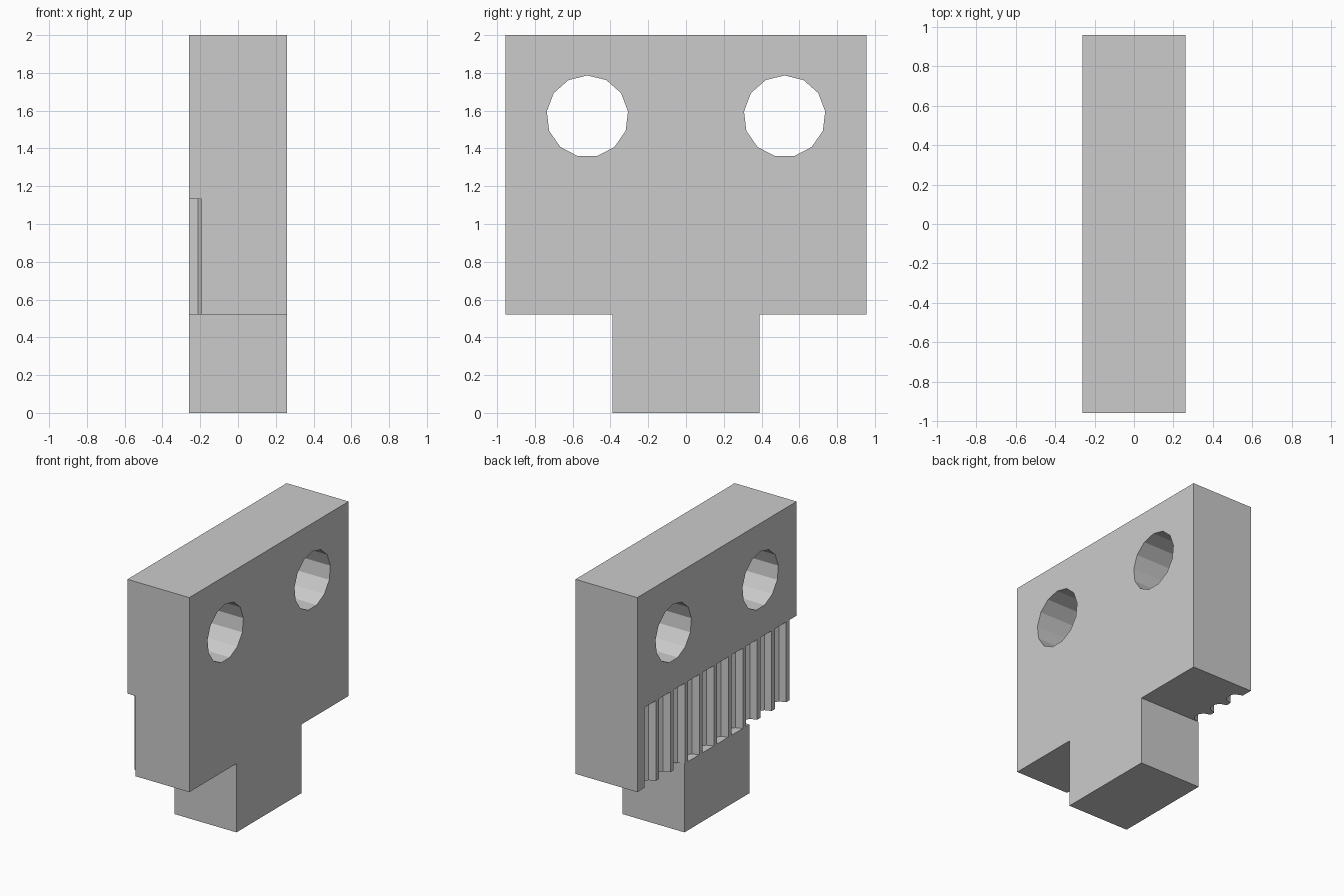
import bpy
import bmesh
from math import sin, cos, pi
from mathutils import Vector

cube = bpy.data.objects.get("Cube")
if cube:
    bpy.data.objects.remove(cube, do_unlink=True)

HALF_X, HALF_Y = 0.26, 0.956
SHOULDER, TOP = 0.522, 2.0
GROOVE_TOP, PITCH = 1.132, 0.174

grey = bpy.data.materials.new("plain grey")
grey.use_nodes = True
grey.diffuse_color = (0.6, 0.6, 0.6, 1)
grey.node_tree.nodes["Principled BSDF"].inputs["Base Color"].default_value = (0.6, 0.6, 0.6, 1)


def add_prism(bm, outline, sweep):
    """Extrude a closed outline of points along a vector."""
    face = bm.faces.new([bm.verts.new(p) for p in outline])
    moved = bmesh.ops.extrude_face_region(bm, geom=[face])["geom"]
    verts = [v for v in moved if isinstance(v, bmesh.types.BMVert)]
    bmesh.ops.translate(bm, verts=verts, vec=Vector(sweep))


def make_object(name, prisms):
    bm = bmesh.new()
    for outline, sweep in prisms:
        add_prism(bm, outline, sweep)
    bmesh.ops.recalc_face_normals(bm, faces=bm.faces)
    mesh = bpy.data.meshes.new(name)
    bm.to_mesh(mesh)
    bm.free()
    mesh.materials.append(grey)
    obj = bpy.data.objects.new(name, mesh)
    bpy.context.collection.objects.link(obj)
    return obj


def block(name, half_y, low, high):
    outline = [(sx * HALF_X, sy * half_y, low)
               for sx, sy in ((-1, -1), (1, -1), (1, 1), (-1, 1))]
    return make_object(name, [(outline, (0, 0, high - low))])


def cut(target, cutter):
    cutter.hide_render = True
    mod = target.modifiers.new("cut", "BOOLEAN")
    mod.operation = "DIFFERENCE"
    mod.solver = "EXACT"
    mod.object = cutter
    bpy.context.view_layer.objects.active = target
    bpy.ops.object.modifier_apply(modifier=mod.name)
    bpy.data.objects.remove(cutter, do_unlink=True)


# Main plate and the narrower stem below it
plate = block("clamp_plate", HALF_Y, SHOULDER, TOP)
stem = block("stem", 0.39, 0, SHOULDER)

# Two thirteen-sided bolt holes through the plate
holes = []
for y in (-0.522, 0.522):
    ring = [2 * pi * i / 13 for i in range(13)]
    holes.append(([(-0.5, y + 0.2165 * sin(a), 1.57 + 0.2165 * cos(a)) for a in ring],
                  (1, 0, 0)))
cut(plate, make_object("bolt_hole_cutter", holes))

# Row of belt-tooth grooves, the last one running out of the front end
half_profile = [(-0.05, 0.068), (0, 0.068), (0.049, 0.05), (0.067, 0.024)]
profile = half_profile + [(d, -w) for d, w in reversed(half_profile)]
grooves = []
for i in range(11):
    centre = 0.87 - 0.068 - i * PITCH
    grooves.append(([(-HALF_X + d, centre + w, SHOULDER - 0.1) for d, w in profile],
                    (0, 0, GROOVE_TOP - SHOULDER + 0.1)))
cut(plate, make_object("belt_groove_cutter", grooves))
